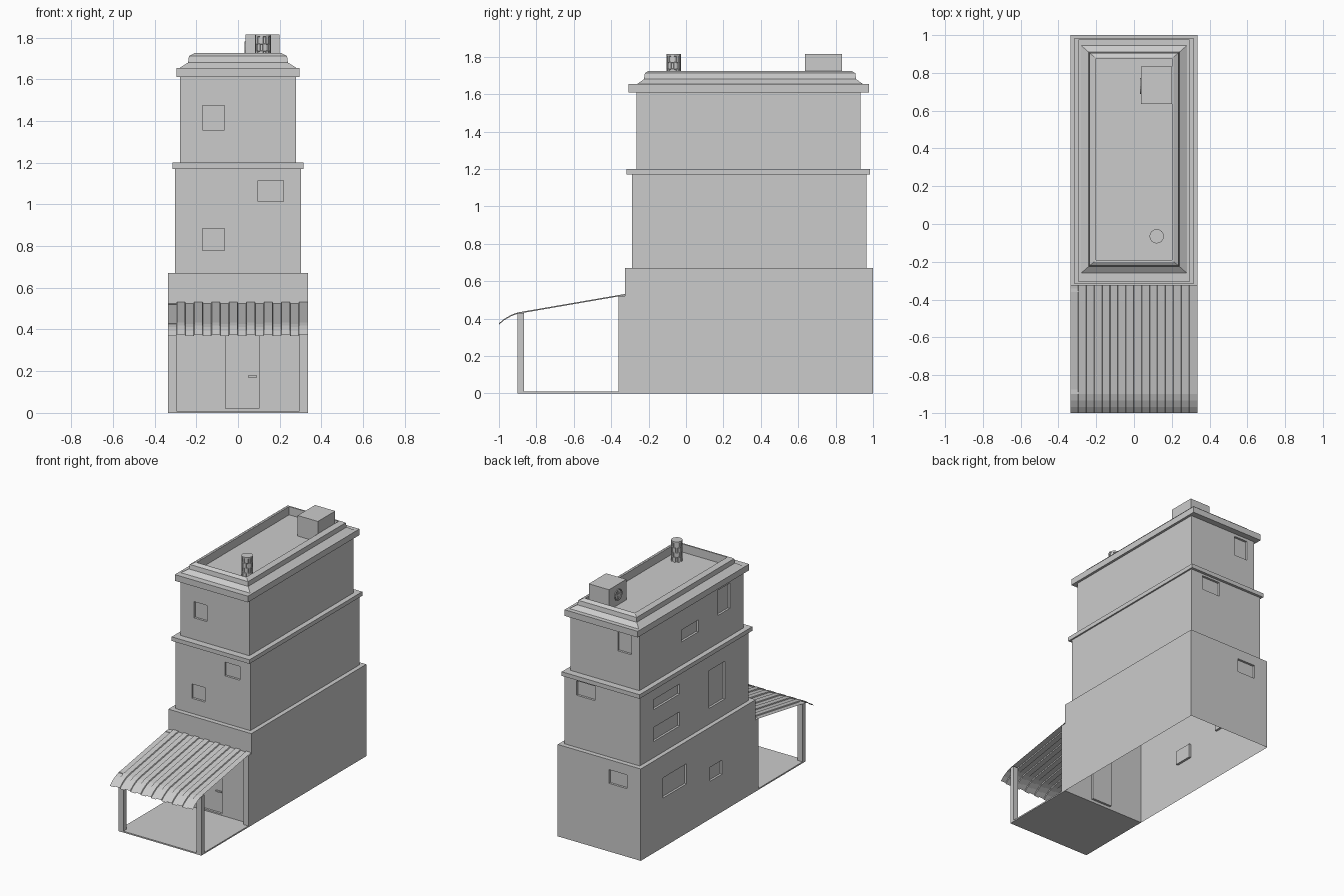
import bpy, bmesh, math
from mathutils import Matrix, Vector

if "Cube" in bpy.data.objects:
    bpy.data.objects.remove(bpy.data.objects["Cube"])


def finish(name, bm, normals=True):
    if normals:
        bmesh.ops.recalc_face_normals(bm, faces=bm.faces)
    me = bpy.data.meshes.new(name)
    bm.to_mesh(me)
    bm.free()
    ob = bpy.data.objects.new(name, me)
    bpy.context.collection.objects.link(ob)
    return ob


def add_box(bm, lo, hi):
    lo, hi = Vector(lo), Vector(hi)
    m = Matrix.Translation((lo + hi) / 2) @ Matrix.Diagonal((*(hi - lo), 1))
    bmesh.ops.create_cube(bm, size=1, matrix=m)


def box(name, lo, hi):
    bm = bmesh.new()
    add_box(bm, lo, hi)
    return finish(name, bm)


# tower shell: stacked rectangles (half width, front y, back y, z)
F1, F2, F3 = (.335, -.325, 1.0), (.303, -.29, .965), (.277, -.265, .933)
L1, L2 = (.314, -.317, .984), (.295, -.307, .978)
rings = [(*F1, 0), (*F1, .67), (*F2, .67), (*F2, 1.17), (*L1, 1.17), (*L1, 1.2),
         (*F3, 1.2), (*F3, 1.61), (*L2, 1.61), (*L2, 1.655),
         (.28, -.26, .945, 1.655), (.24, -.225, .91, 1.68), (.235, -.22, .905, 1.712),
         (.21, -.2, .885, 1.725), (.2, -.19, .875, 1.725), (.2, -.19, .875, 1.665)]
bm = bmesh.new()
loops = [[bm.verts.new((x, y, z)) for x, y in ((-h, a), (h, a), (h, b), (-h, b))]
         for h, a, b, z in rings]
for p, q in zip(loops, loops[1:]):
    for i in range(4):
        j = (i + 1) % 4
        bm.faces.new((p[i], p[j], q[j], q[i]))
bm.faces.new(loops[0][::-1])
bm.faces.new(loops[-1])
tower = finish("tower", bm)

# recessed windows and door: (wall, storey, u0, u1, z0, z1)
openings = [
    ("front", F1, -.06, .10, .02, .42),
    ("front", F2, .097, .218, 1.015, 1.115),
    ("front", F2, -.17, -.065, .78, .885),
    ("front", F3, -.17, -.065, 1.357, 1.475),
    ("back", F1, -.224, -.078, .497, .597),
    ("back", F2, .057, .208, 1.05, 1.155),
    ("back", F3, -.213, -.103, 1.445, 1.59),
    ("left", F1, .47, .744, .36, .507),
    ("left", F1, .0625, .2, .275, .377),
    ("left", F2, .505, .81, 1.02, 1.093),
    ("left", F2, .505, .81, .787, .89),
    ("left", F2, -.017, .165, .785, 1.06),
    ("left", F3, .253, .447, 1.37, 1.457),
    ("left", F3, -.11, .026, 1.403, 1.586),
]
D = .016
bm = bmesh.new()
for wall, (h, a, b), u0, u1, z0, z1 in openings:
    if wall == "front":
        add_box(bm, (u0, a - D, z0), (u1, a + D, z1))
    elif wall == "back":
        add_box(bm, (u0, b - D, z0), (u1, b + D, z1))
    else:
        add_box(bm, (-h - D, u0, z0), (-h + D, u1, z1))
cutter = finish("opening_cutter", bm)
cutter.hide_render = True
cutter.hide_set(True)
mod = tower.modifiers.new("openings", "BOOLEAN")
mod.operation, mod.solver, mod.object = "DIFFERENCE", "EXACT", cutter
bpy.context.view_layer.objects.active = tower
bpy.ops.object.modifier_apply(modifier=mod.name)
bpy.data.objects.remove(cutter)

# the shell is open underneath
bm = bmesh.new()
bm.from_mesh(tower.data)
under = [f for f in bm.faces if all(v.co.z < .001 for v in f.verts)]
bmesh.ops.delete(bm, geom=under, context="FACES")
bm.to_mesh(tower.data)
bm.free()

# door handle
box("door_handle", (.047, -.325, .17), (.09, -.315, .18))

# porch floor and posts
box("porch_floor", (-.335, -.9, 0), (.335, -.325, .01))
for side, x in (("left", -.315), ("right", .315)):
    box(side + "_front_post", (x - .02, -.9, 0), (x + .02, -.865, .43))
    box(side + "_wall_post", (x - .02, -.36, 0), (x + .02, -.325, .522))

# corrugated porch roof: stepped profile swept along a bent path
W = .67 / 16
profile = []
for i in range(16):
    x, dz = -.335 + i * W, (.007 if i % 2 else 0)
    profile += [(x, dz), (x + W - (.003 if i < 15 else 0), dz)]
path = [(-.325, .525), (-.9, .426), (-.935, .413), (-.97, .393), (-1.0, .368)]
bm = bmesh.new()
rows = [[bm.verts.new((x, y, z + dz)) for x, dz in profile] for y, z in path]
for p, q in zip(rows, rows[1:]):
    for i in range(len(p) - 1):
        bm.faces.new((p[i], q[i], q[i + 1], p[i + 1]))
finish("porch_roof", bm, normals=False)

# rooftop fan unit with round outlet and blades
box("fan_unit", (.037, .635, 1.665), (.2, .835, 1.815))
turn = Matrix.Translation((.036, .73, 1.74)) @ Matrix.Rotation(math.pi / 2, 4, "Y")
bm = bmesh.new()
rim = [[bm.verts.new(turn @ Vector((r * math.cos(t), r * math.sin(t), z)))
        for t in (math.tau * k / 16 for k in range(16))]
       for r, z in ((.042, .002), (.042, -.005), (.035, -.005), (.035, .002))]
for p, q in zip(rim, rim[1:]):
    for i in range(16):
        j = (i + 1) % 16
        bm.faces.new((p[i], p[j], q[j], q[i]))
finish("fan_rim", bm)
bm = bmesh.new()
for k in range(4):
    m = turn @ Matrix.Rotation(k * math.pi / 2, 4, "Z") @ Matrix.Translation((.018, 0, -.001))
    bmesh.ops.create_cube(bm, size=1, matrix=m @ Matrix.Diagonal((.032, .012, .003, 1)))
finish("fan_blades", bm)

# vent pipe with rows of slots
bm = bmesh.new()
N = 16
levels = [[bm.verts.new((.12 + .038 * math.cos(math.tau * k / N),
                         -.065 + .038 * math.sin(math.tau * k / N), z))
           for k in range(N)] for z in (1.665, 1.70, 1.735, 1.77, 1.805, 1.815)]
slots = []
for n, (p, q) in enumerate(zip(levels, levels[1:])):
    for i in range(N):
        f = bm.faces.new((p[i], p[(i + 1) % N], q[(i + 1) % N], q[i]))
        if n < 4 and (i + n) % 2:
            slots.append(f)
bm.faces.new(levels[-1])
bm.normal_update()
bmesh.ops.inset_individual(bm, faces=slots, thickness=.003, depth=-.004)
finish("vent_pipe", bm, normals=False)
